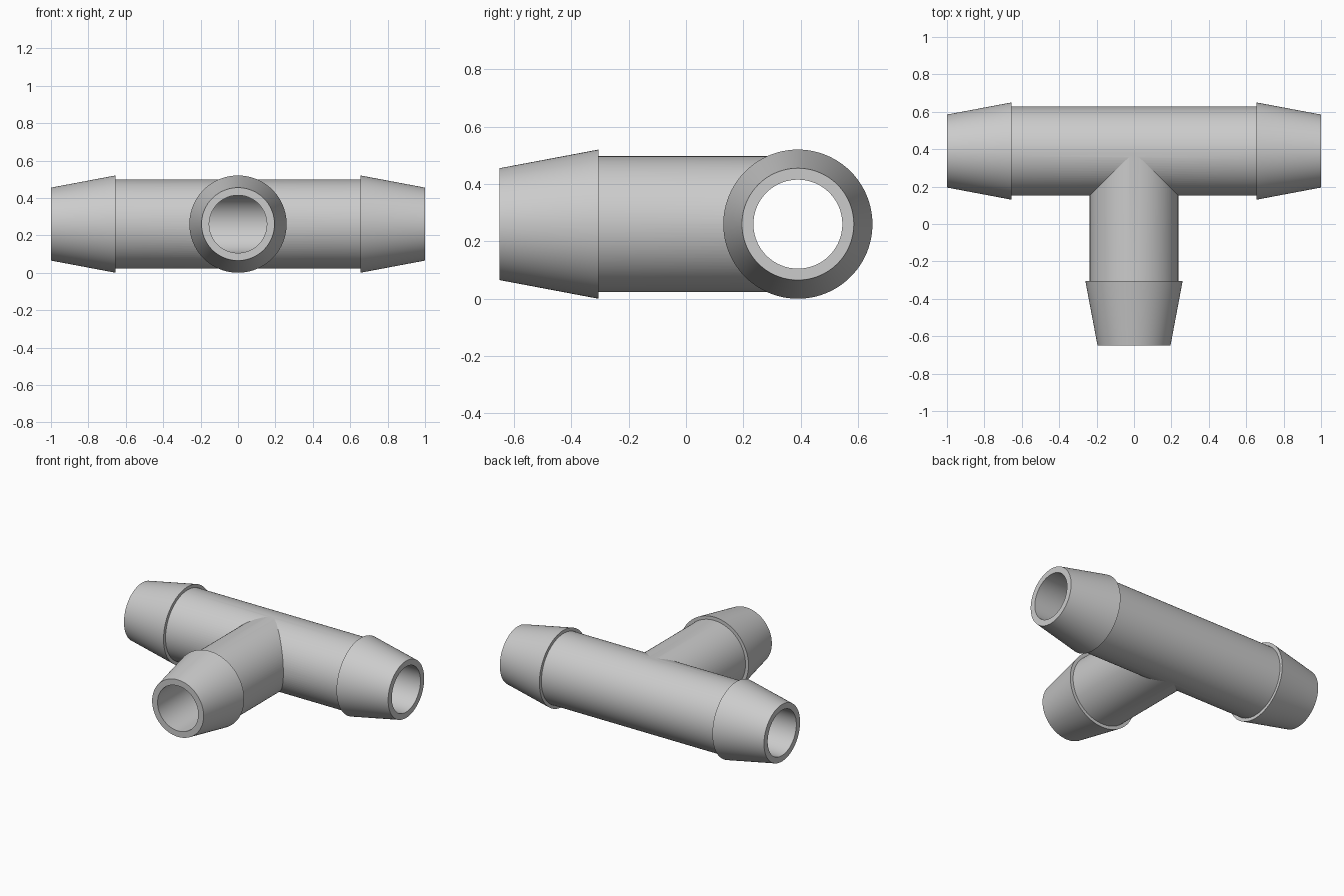
import bpy, bmesh
from math import radians, tau
from mathutils import Matrix, Vector

cube = bpy.data.objects.get("Cube")
if cube:
    bpy.data.objects.remove(cube, do_unlink=True)

SIDES = 96
AXIS_Y, AXIS_Z = 0.39, 0.26
PIPE, BARB, TIP, BORE = 0.238, 0.26, 0.195, 0.155
BARB_LEN = 0.345
CENTRE = Vector((0, AXIS_Y, AXIS_Z))

grey = bpy.data.materials.new("light grey plastic")
grey.use_nodes = True
colour = (0.6, 0.6, 0.6, 1)
grey.diffuse_color = colour
grey.node_tree.nodes["Principled BSDF"].inputs["Base Color"].default_value = colour


def turned(name, profile, rotation):
    """Closed solid turned around local z from (radius, height) pairs."""
    bm = bmesh.new()
    rings = []
    for r, h in profile:
        rings.append([bm.verts.new(Matrix.Rotation(tau * i / SIDES, 3, 'Z') @ Vector((r, 0, h)))
                      for i in range(SIDES)])
    for a, b in zip(rings, rings[1:]):
        for i in range(SIDES):
            j = (i + 1) % SIDES
            bm.faces.new((a[i], a[j], b[j], b[i]))
    bm.faces.new(rings[0][::-1])
    bm.faces.new(rings[-1])
    bmesh.ops.recalc_face_normals(bm, faces=bm.faces)
    bm.transform(Matrix.Translation(CENTRE) @ rotation)
    mesh = bpy.data.meshes.new(name)
    bm.to_mesh(mesh)
    bm.free()
    mesh.materials.append(grey)
    obj = bpy.data.objects.new(name, mesh)
    bpy.context.collection.objects.link(obj)
    return obj


def combine(target, tool, operation):
    """Apply a boolean and remove the tool."""
    mod = target.modifiers.new(operation, 'BOOLEAN')
    mod.operation, mod.object, mod.solver = operation, tool, 'EXACT'
    bpy.context.view_layer.objects.active = target
    bpy.ops.object.modifier_apply(modifier=mod.name)
    bpy.data.objects.remove(tool, do_unlink=True)


def hose_end(radius, length):
    """Pipe, barb step and tapered tip."""
    return [(radius, length - BARB_LEN), (BARB, length - BARB_LEN), (TIP, length)]


along_x = Matrix.Rotation(radians(90), 4, 'Y')
along_front = Matrix.Rotation(radians(90), 4, 'X')
branch_len = AXIS_Y + 0.65

# Straight run with a barb at each end
end = hose_end(PIPE, 1)
run = turned("tee_hose_fitting", [(r, -h) for r, h in reversed(end)] + end, along_x)

# Side branch, a hair slimmer so it meets the run cleanly
branch = turned("branch", [(PIPE - 0.001, 0)] + hose_end(PIPE - 0.001, branch_len), along_front)
combine(run, branch, 'UNION')

# Through bores
combine(run, turned("run_bore", [(BORE, -1.1), (BORE, 1.1)], along_x), 'DIFFERENCE')
combine(run, turned("branch_bore", [(BORE - 0.001, 0), (BORE - 0.001, branch_len + 0.1)],
                    along_front), 'DIFFERENCE')

bpy.ops.object.select_all(action='DESELECT')
run.select_set(True)
bpy.context.view_layer.objects.active = run
bpy.ops.object.shade_smooth_by_angle(angle=radians(8))
